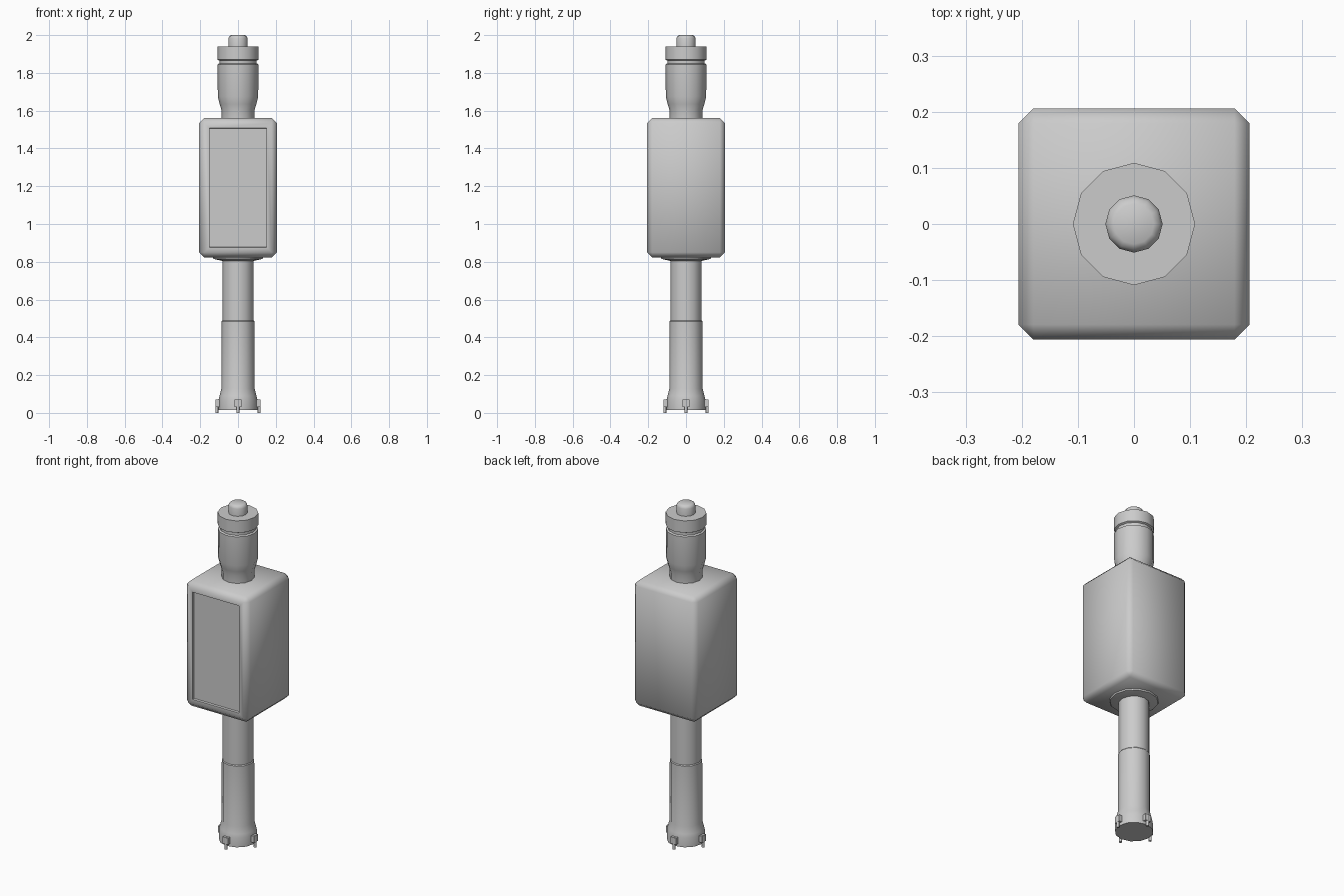
import bpy, bmesh, math
from mathutils import Matrix

if "Cube" in bpy.data.objects:
    bpy.data.objects.remove(bpy.data.objects["Cube"])

SIDES = 12


def finish(name, bm, angle=35):
    bmesh.ops.recalc_face_normals(bm, faces=bm.faces)
    mesh = bpy.data.meshes.new(name)
    bm.to_mesh(mesh)
    bm.free()
    obj = bpy.data.objects.new(name, mesh)
    bpy.context.collection.objects.link(obj)
    bpy.ops.object.select_all(action='DESELECT')
    obj.select_set(True)
    bpy.context.view_layer.objects.active = obj
    bpy.ops.object.shade_smooth_by_angle(angle=math.radians(angle))
    return obj


def lathe(name, profile, sides=SIDES):
    """Capped turned solid from (radius, z) points."""
    bm = bmesh.new()
    rings = []
    for r, z in profile:
        rings.append([bm.verts.new((r * math.cos(2 * math.pi * i / sides),
                                    r * math.sin(2 * math.pi * i / sides), z))
                      for i in range(sides)])
    for a, b in zip(rings, rings[1:]):
        for i in range(sides):
            j = (i + 1) % sides
            bm.faces.new((a[i], a[j], b[j], b[i]))
    bm.faces.new(rings[0])
    bm.faces.new(rings[-1])
    return finish(name, bm)


# Lower pole with flared base and a small step half way up
lathe("lower_pole", [(0.103, 0.015), (0.103, 0.07), (0.098, 0.09), (0.088, 0.13),
                     (0.087, 0.485), (0.083, 0.49), (0.083, 0.83)])

# Collar under the housing
lathe("lower_collar", [(0.085, 0.805), (0.13, 0.815), (0.135, 0.83)])

# Chamfered housing with recessed front panel
bm = bmesh.new()
z0, z1, half = 0.823, 1.562, 0.206
bmesh.ops.create_cube(bm, size=1, matrix=Matrix.Translation((0, 0, (z0 + z1) / 2))
                      @ Matrix.Diagonal((2 * half, 2 * half, z1 - z0, 1)))
bmesh.ops.bevel(bm, geom=bm.edges[:], offset=0.027, segments=1, affect='EDGES')
front = min(bm.faces, key=lambda f: f.calc_center_median().y)
bmesh.ops.inset_region(bm, faces=[front], thickness=0.038)
bmesh.ops.inset_region(bm, faces=[front], thickness=0.003, depth=-0.012)
finish("housing", bm, 50)

# Turned head with groove and cap
lathe("head", [(0.088, 1.55), (0.088, 1.605), (0.097, 1.635), (0.107, 1.675),
               (0.108, 1.845), (0.099, 1.85), (0.099, 1.865), (0.109, 1.87),
               (0.109, 1.94)])

# Rounded top button
lathe("top_button", [(0.051, 1.93), (0.051, 1.983), (0.046, 1.994), (0.036, 2.0)])

# Four clamp blocks with bolts around the base
for k in range(4):
    turn = Matrix.Rotation(k * math.pi / 2, 4, 'Z')
    bm = bmesh.new()
    bmesh.ops.create_cube(bm, size=1, matrix=turn @ Matrix.Translation((0.105, 0, 0.051))
                          @ Matrix.Diagonal((0.026, 0.036, 0.038, 1)))
    finish(f"foot_block_{k + 1}", bm)
    bm = bmesh.new()
    bmesh.ops.create_cone(bm, cap_ends=True, segments=8, radius1=0.008, radius2=0.008,
                          depth=0.072, matrix=turn @ Matrix.Translation((0.112, 0, 0.036)))
    finish(f"foot_bolt_{k + 1}", bm, 50)
